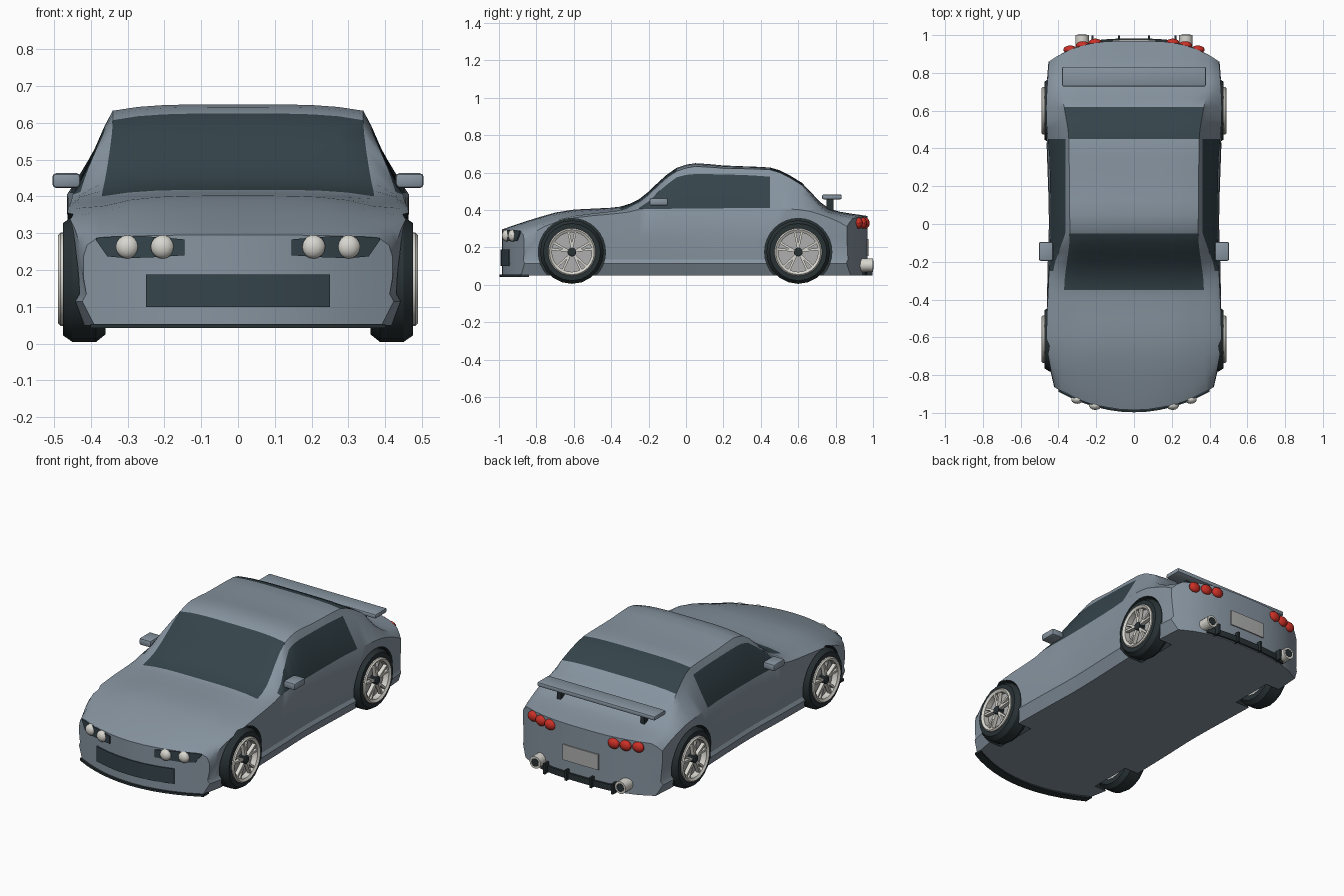
import bpy, bmesh, math
from mathutils import Matrix, Vector

if "Cube" in bpy.data.objects:
    bpy.data.objects.remove(bpy.data.objects["Cube"])


def material(name, rgb):
    m = bpy.data.materials.new(name)
    m.diffuse_color = (*rgb, 1)
    m.use_nodes = True
    m.node_tree.nodes["Principled BSDF"].inputs["Base Color"].default_value = m.diffuse_color
    return m


PAINT = material("body_paint", (0.24, 0.295, 0.35))
GLASS = material("dark_glass", (0.035, 0.058, 0.07))
BLACK = material("black_rubber", (0.022, 0.032, 0.036))
LIGHT = material("pale_metal", (0.68, 0.67, 0.62))
GREY = material("mid_grey", (0.42, 0.43, 0.42))
RED = material("red_lens", (0.6, 0.03, 0.02))


def make(name, bm, *mats):
    bmesh.ops.recalc_face_normals(bm, faces=bm.faces)
    me = bpy.data.meshes.new(name)
    bm.to_mesh(me)
    bm.free()
    ob = bpy.data.objects.new(name, me)
    bpy.context.collection.objects.link(ob)
    for m in mats:
        me.materials.append(m)
    return ob


def curve(*keys):
    """Smooth interpolation through (y, value) keys without overshoot."""
    d = [(b[1] - a[1]) / (b[0] - a[0]) for a, b in zip(keys, keys[1:])]
    t = [d[0]] + [2 * a * b / (a + b) if a * b > 0 else 0 for a, b in zip(d, d[1:])] + [d[-1]]

    def f(y):
        i = 0
        while i < len(d) - 1 and y > keys[i + 1][0]:
            i += 1
        (y0, v0), (y1, v1) = keys[i], keys[i + 1]
        h = y1 - y0
        k = (y - y0) / h
        return (v0 * (1 + 2 * k) * (1 - k) ** 2 + v1 * k * k * (3 - 2 * k)
                + h * t[i] * k * (1 - k) ** 2 + h * t[i + 1] * k * k * (k - 1))
    return f


# Body shape curves along the length
top_z = curve((-.985, .295), (-.95, .308), (-.9, .325), (-.8, .357), (-.7, .386), (-.6, .402),
              (-.4, .412), (-.35, .418), (-.25, .458), (-.14, .555), (-.05, .625), (.05, .65),
              (.2, .638), (.45, .627), (.55, .588), (.62, .545), (.72, .44), (.79, .398), (.97, .368))
drop = curve((-.985, .01), (-.8, .025), (-.6, .028), (-.35, .018), (-.05, .018), (.45, .012), (.97, .013))
edge_x = curve((-.985, .385), (-.8, .375), (-.6, .365), (-.35, .37), (-.05, .34), (.45, .345),
               (.62, .37), (.75, .39), (.97, .4))
win_z = curve((-.985, .268), (-.8, .325), (-.6, .368), (-.35, .398), (-.25, .412), (-.14, .503),
              (-.03, .582), (.05, .592), (.2, .59), (.45, .578), (.62, .485), (.72, .418), (.8, .38), (.97, .338))
win_x = curve((-.985, .41), (-.8, .42), (-.6, .435), (-.25, .428), (-.14, .396), (-.03, .362),
              (.45, .362), (.62, .4), (.75, .425), (.97, .425))
belt_z = curve((-.985, .235), (-.8, .312), (-.6, .358), (-.3, .39), (-.25, .404), (.45, .41),
               (.62, .4), (.8, .358), (.97, .312))
belt_x = curve((-.985, .42), (-.85, .437), (-.6, .463), (-.25, .45), (0, .442), (.3, .446),
               (.6, .465), (.8, .457), (.97, .45))
side_x = curve((-.985, .42), (-.6, .46), (-.25, .455), (0, .448), (.6, .463), (.97, .45))
side_z = curve((-.985, .18), (-.8, .25), (.97, .25))

ROWS = [(lambda s: side_x(s) - .03, lambda s: .05),
        (lambda s: side_x(s) + .003, lambda s: .115),
        (lambda s: side_x(s) - .008, lambda s: .135),
        (side_x, side_z), (belt_x, belt_z), (win_x, win_z),
        (edge_x, lambda s: top_z(s) - drop(s))]
TOP = len(ROWS) - 1
COLS = 10
STATIONS = [-.985, -.95, -.9, -.85, -.8, -.7, -.6, -.5, -.4, -.35, -.3, -.25, -.2, -.15, -.1, -.05,
            0, .05, .12, .2, .28, .36, .45, .5, .55, .62, .67, .72, .77, .82, .88, .93, .97]


def bow(x, s):
    """Plan-view rounding of the nose and tail."""
    if s < -.55:
        return .12 * (abs(x) / .42) ** 2 * ((-s - .55) / .435) ** 2
    if s > .6:
        return -.11 * (abs(x) / .45) ** 3 * ((s - .6) / .37) ** 2
    return 0


def end_y(x, end):
    s = -.985 if end < 0 else .97
    return s + bow(x, s)


def build_body():
    bm, cache = bmesh.new(), {}

    def vert(i, c, r):
        if (i, c, r) not in cache:
            s, u = STATIONS[i], 2 * c / COLS - 1
            x = u * ROWS[r][0](s)
            z = ROWS[r][1](s) + (drop(s) * (1 - u ** 4) if r == TOP else 0)
            cache[i, c, r] = bm.verts.new((x, s + bow(x, s), z))
        return cache[i, c, r]

    def quad(a, b, c, d, glass=False):
        bm.faces.new([vert(*p) for p in (a, b, c, d)]).material_index = int(glass)

    last = len(STATIONS) - 1
    for i in range(last):
        mid = (STATIONS[i] + STATIONS[i + 1]) / 2
        screen = -.35 < mid < -.05 or .45 < mid < .62
        for c in range(COLS):
            for r in (0, TOP):
                quad((i, c, r), (i + 1, c, r), (i + 1, c + 1, r), (i, c + 1, r), r == TOP and screen)
        for r in range(TOP):
            for c in (0, COLS):
                quad((i, c, r), (i + 1, c, r), (i + 1, c, r + 1), (i, c, r + 1), r == 4 and -.25 < mid < .45)
    for i in (0, last):
        for c in range(COLS):
            for r in range(TOP):
                quad((i, c, r), (i, c + 1, r), (i, c + 1, r + 1), (i, c, r + 1))
    return make("body", bm, PAINT, GLASS, BLACK)


WHEELS = [(side, y) for side in (-1, 1) for y in (-.61, .6)]
WHEEL_Z = .175

# Body shell with wheel wells cut out
body = build_body()
bm = bmesh.new()
for side, y in WHEELS:
    m = Matrix.Translation((side * .47, y, WHEEL_Z)) @ Matrix.Rotation(math.pi / 2, 4, 'Y')
    bmesh.ops.create_cone(bm, cap_ends=True, segments=32, radius1=.18, radius2=.18, depth=.26, matrix=m)
for f in bm.faces:
    f.material_index = 2
cutter = make("wheel_well_cutter", bm, PAINT, GLASS, BLACK)
cutter.hide_render = True
mod = body.modifiers.new("wheel_wells", 'BOOLEAN')
mod.operation, mod.solver, mod.object = 'DIFFERENCE', 'EXACT', cutter
bpy.context.view_layer.objects.active = body
bpy.ops.object.modifier_apply(modifier=mod.name)
bpy.data.objects.remove(cutter)


def box(name, centre, size, mat, bevel=0):
    bm = bmesh.new()
    bmesh.ops.create_cube(bm, size=1, matrix=Matrix.Translation(centre) @ Matrix.Diagonal((*size, 1)))
    if bevel:
        bmesh.ops.bevel(bm, geom=bm.edges[:], offset=bevel, segments=2, profile=.5, affect='EDGES')
    return make(name, bm, mat)


def ball(name, centre, size, mat):
    bm = bmesh.new()
    bmesh.ops.create_uvsphere(bm, u_segments=14, v_segments=8, radius=1,
                              matrix=Matrix.Translation(centre) @ Matrix.Diagonal((*size, 1)))
    return make(name, bm, mat)


def plate(name, xs, lows, highs, end, offset, depth, mat):
    """Thin panel that follows the rounded nose (end -1) or tail (end 1)."""
    bm, rings = bmesh.new(), []
    for x, lo, hi in zip(xs, lows, highs):
        y = end_y(x, end) + end * offset
        rings.append([bm.verts.new(p) for p in
                      ((x, y, lo), (x, y, hi), (x, y - end * depth, hi), (x, y - end * depth, lo))])
    for a, b in zip(rings, rings[1:]):
        for k in range(4):
            bm.faces.new((a[k], a[k - 1], b[k - 1], b[k]))
    bm.faces.new(rings[0])
    bm.faces.new(rings[-1])
    return make(name, bm, mat)


def strip(name, half, lo, hi, *rest):
    xs = [half * (k / 6 - 1) for k in range(13)]
    return plate(name, xs, [lo] * 13, [hi] * 13, *rest)


def lathe(name, profile, segments, mat, side, y):
    """Closed (x, radius) outline turned about the wheel axle."""
    bm = bmesh.new()
    vs = [bm.verts.new((side * x, y, WHEEL_Z + r)) for x, r in profile]
    es = [bm.edges.new((vs[k - 1], vs[k])) for k in range(len(vs))]
    bmesh.ops.spin(bm, geom=vs + es, cent=(0, y, WHEEL_Z), axis=(1, 0, 0),
                   angle=2 * math.pi, steps=segments)
    bmesh.ops.remove_doubles(bm, verts=bm.verts, dist=1e-5)
    return make(name, bm, mat)


def spokes(side, y):
    bm = bmesh.new()
    for k in range(5):
        a = k * 2 * math.pi / 5 + math.pi / 2
        for lean in (-.17, .17):
            p = Vector((0, .02 * math.cos(a), .02 * math.sin(a)))
            q = Vector((0, .115 * math.cos(a + lean), .115 * math.sin(a + lean)))
            d = q - p
            m = (Matrix.Translation((side * .467, y, WHEEL_Z)) @ Matrix.Translation((p + q) / 2)
                 @ Matrix.Rotation(math.atan2(d.z, d.y), 4, 'X') @ Matrix.Diagonal((.022, d.length, .012, 1)))
            bmesh.ops.create_cube(bm, size=1, matrix=m)
    return make("wheel_spokes", bm, LIGHT)


# Wheels
for side, y in WHEELS:
    lathe("tyre", [(.36, .12), (.36, .15), (.385, .17), (.45, .17), (.475, .153), (.475, .12)],
          20, BLACK, side, y)
    lathe("rim", [(.44, .108), (.44, .127), (.482, .127), (.489, .12), (.48, .106)], 30, LIGHT, side, y)
    lathe("rim_dish", [(.37, 0), (.37, .122), (.445, .122), (.445, 0)], 24, GREY, side, y)
    lathe("hub", [(.44, 0), (.44, .024), (.482, .024), (.486, .018), (.486, 0)], 10, BLACK, side, y)
    spokes(side, y)

# Nose: grille and front lip
strip("grille", .25, .10, .188, -1, .006, .02, GLASS)
strip("front_lip", .4, .042, .054, -1, .012, .05, BLACK)

# Tail: number plate, lower bar, fins
strip("number_plate", .115, .155, .245, 1, .006, .02, GREY)
strip("rear_bar", .27, .055, .09, 1, .012, .03, BLACK)
for x in (-.22, -.08, .08, .22):
    box("diffuser_fin", (x, .972, .08), (.012, .05, .06), BLACK)

# Wing
box("wing", (0, .78, .47), (.76, .105, .026), PAINT, .008)

for side in (-1, 1):
    # Headlamp panel and lamps
    plate("headlamp_panel", [side * x for x in (.145, .22, .3, .355, .385)],
          (.24, .235, .232, .237, .28), (.283, .29, .292, .29, .287), -1, .006, .02, GLASS)
    for x in (.205, .3):
        ball("headlamp", (side * x, end_y(x, -1) - .004, .263), (.033, .024, .032), LIGHT)
    # Tail lamps
    for x in (.205, .272, .338):
        ball("tail_lamp", (side * x, end_y(x, 1), .33), (.036, .022, .03), RED)
    # Exhaust pipe with dark bore
    for name, r, depth, y, mat in (("exhaust", .036, .07, .965, LIGHT), ("exhaust_bore", .024, .006, .999, BLACK)):
        bm = bmesh.new()
        m = Matrix.Translation((side * .275, y, .105)) @ Matrix.Rotation(math.pi / 2, 4, 'X')
        bmesh.ops.create_cone(bm, cap_ends=True, segments=12, radius1=r, radius2=r, depth=depth, matrix=m)
        make(name, bm, mat)
    # Wing strut
    box("wing_strut", (side * .27, .77, .425), (.025, .035, .08), BLACK)
    # Door mirror
    box("mirror", (side * .466, -.145, .443), (.076, .1, .04), PAINT, .01)
    box("mirror_stalk", (side * .425, -.145, .432), (.04, .04, .018), PAINT)

# Smooth shading with sharp creases kept
bpy.ops.object.select_all(action='SELECT')
bpy.context.view_layer.objects.active = body
bpy.ops.object.shade_smooth_by_angle(angle=math.radians(32))
